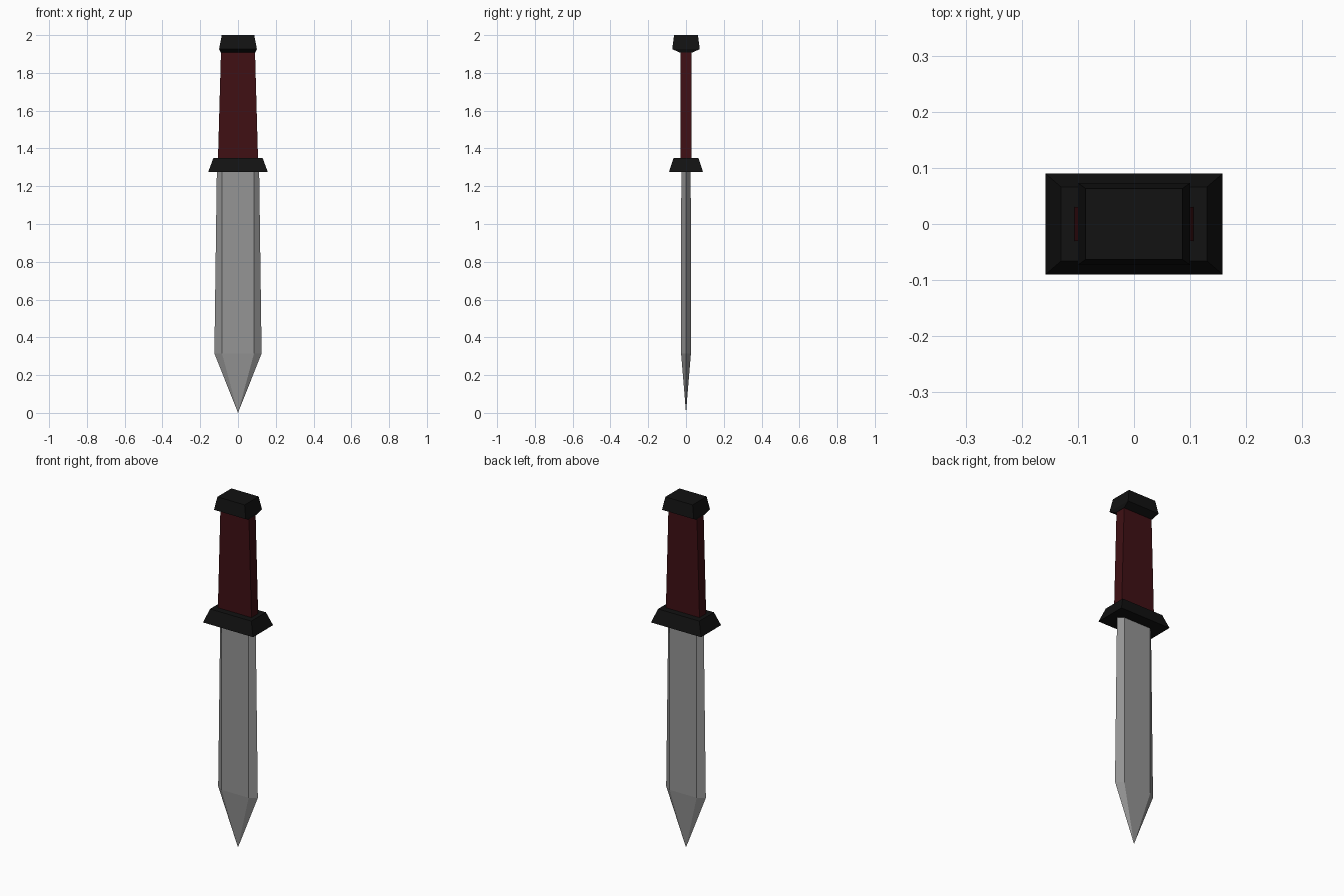
import bpy, bmesh

if "Cube" in bpy.data.objects:
    bpy.data.objects.remove(bpy.data.objects["Cube"])


def material(name, rgb):
    m = bpy.data.materials.new(name)
    m.diffuse_color = (*rgb, 1)
    m.use_nodes = True
    m.node_tree.nodes["Principled BSDF"].inputs["Base Color"].default_value = m.diffuse_color
    return m


def rect(hx, hy):
    return [(-hx, -hy), (hx, -hy), (hx, hy), (-hx, hy)]


def hexagon(edge, flat, hy):
    return [(-edge, 0), (-flat, -hy), (flat, -hy), (edge, 0), (flat, hy), (-flat, hy)]


def loft(name, sections, mat, tip=None):
    """Skin stacked (z, outline) sections, bottom to top, optionally ending in a point below."""
    bm = bmesh.new()
    rings = [[bm.verts.new((x, y, z)) for x, y in pts] for z, pts in sections]
    n = len(rings[0])
    for a, b in zip(rings, rings[1:]):
        for i in range(n):
            j = (i + 1) % n
            bm.faces.new((a[i], a[j], b[j], b[i]))
    bm.faces.new(rings[-1])
    if tip is None:
        bm.faces.new(rings[0][::-1])
    else:
        point = bm.verts.new(tip)
        for i in range(n):
            bm.faces.new((point, rings[0][(i + 1) % n], rings[0][i]))
    bmesh.ops.recalc_face_normals(bm, faces=bm.faces)
    mesh = bpy.data.meshes.new(name)
    bm.to_mesh(mesh)
    bm.free()
    mesh.materials.append(mat)
    obj = bpy.data.objects.new(name, mesh)
    bpy.context.collection.objects.link(obj)
    return obj


steel = material("steel", (0.3, 0.3, 0.3))
black = material("black", (0.006, 0.006, 0.006))
red = material("dark_red", (0.05, 0.005, 0.007))

# Bevelled blade pointing down
loft("blade", [(0.315, hexagon(0.125, 0.085, 0.026)),
               (1.28, hexagon(0.112, 0.085, 0.025))], steel, tip=(0, 0, 0))
# Flared cross guard
loft("guard", [(1.275, rect(0.158, 0.09)), (1.35, rect(0.13, 0.066))], black)
# Tapered grip
loft("grip", [(1.345, rect(0.106, 0.03)), (1.915, rect(0.09, 0.03))], red)
# Pommel with a slanted underside
loft("pommel", [(1.908, rect(0.092, 0.034)), (1.926, rect(0.1, 0.073)),
                (2.0, rect(0.086, 0.063))], black)
